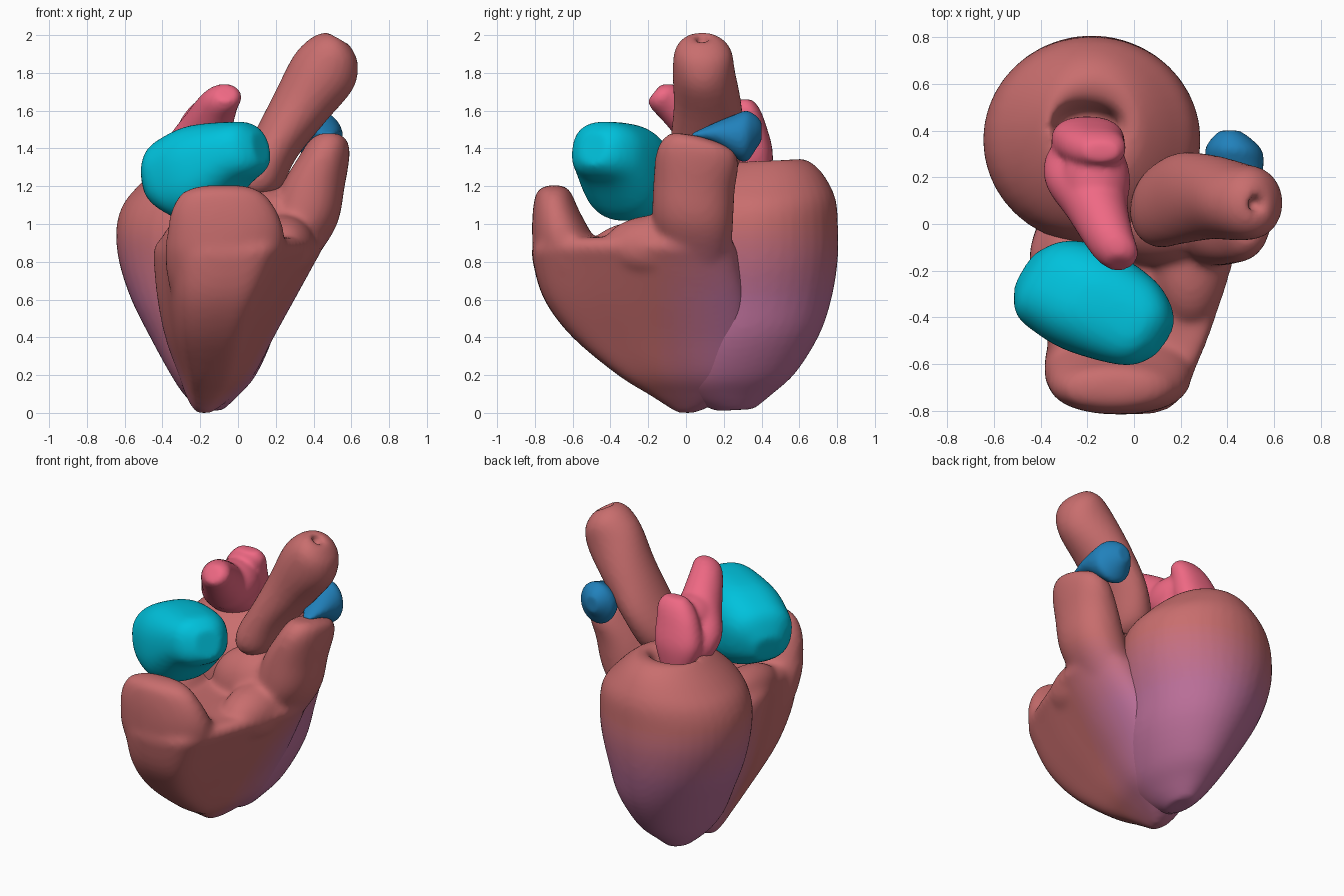
import bpy, bmesh, math
from mathutils import Vector, Matrix

X, Y, Z = Vector((1, 0, 0)), Vector((0, 1, 0)), Vector((0, 0, 1))


def clamp(t):
    return max(0.0, min(1.0, t))


def spline(pts, steps, closed=False):
    """Catmull-Rom interpolation of tuples of any length."""
    n, out = len(pts), []
    get = (lambda i: pts[i % n]) if closed else (lambda i: pts[max(0, min(n - 1, i))])
    for i in range(n if closed else n - 1):
        a, b, c, d = get(i - 1), get(i), get(i + 1), get(i + 2)
        for s in range(steps):
            t = s / steps
            out.append(tuple(
                0.5 * (2 * q + (r - p) * t + (2 * p - 5 * q + 4 * r - w) * t * t
                       + (3 * q - p - 3 * r + w) * t ** 3)
                for p, q, r, w in zip(a, b, c, d)))
    if not closed:
        out.append(pts[-1])
    return out


def superellipse(power=2.0, n=40):
    out = []
    for i in range(n):
        c, s = math.cos(2 * math.pi * i / n), math.sin(2 * math.pi * i / n)
        out.append((math.copysign(abs(c) ** (2 / power), c),
                    math.copysign(abs(s) ** (2 / power), s)))
    return out


def loft(bm, rings, u=X, v=Y, shape=None):
    """Skin rings (x, y, z, radius_u, radius_v) and cap both ends."""
    shape = shape or superellipse()
    u, v = u.normalized(), v.normalized()
    loops = []
    for x, y, z, ru, rv in spline(rings, 4):
        loops.append([bm.verts.new(Vector((x, y, z)) + u * (a * ru) + v * (b * rv))
                      for a, b in shape])
    n = len(shape)
    for A, B in zip(loops, loops[1:]):
        for i in range(n):
            bm.faces.new((A[i], A[(i + 1) % n], B[(i + 1) % n], B[i]))
    bm.faces.new(loops[0][::-1])
    bm.faces.new(loops[-1])


def blob(bm, centre, radii):
    m = Matrix.Translation(centre) @ Matrix.Diagonal((*radii, 1))
    bmesh.ops.create_uvsphere(bm, u_segments=32, v_segments=20, radius=1, matrix=m)


def box_rings(rows):
    """Rows (z, x0, x1, y0, y1) to ring tuples."""
    return [((a + b) / 2, (c + d) / 2, z, (b - a) / 2, (d - c) / 2) for z, a, b, c, d in rows]


def material(name, rgb):
    m = bpy.data.materials.new(name)
    m.diffuse_color = (*rgb, 1)
    return m


def organ(name, bm, mats, voxel=0.018, smooth=6):
    """Fuse the pieces into one smooth skin."""
    bmesh.ops.recalc_face_normals(bm, faces=bm.faces)
    me = bpy.data.meshes.new(name)
    bm.to_mesh(me)
    bm.free()
    ob = bpy.data.objects.new(name, me)
    bpy.context.collection.objects.link(ob)
    r = ob.modifiers.new("fuse", 'REMESH')
    r.mode, r.voxel_size = 'VOXEL', voxel
    s = ob.modifiers.new("soften", 'SMOOTH')
    s.factor, s.iterations = 0.5, smooth
    dg = bpy.context.evaluated_depsgraph_get()
    me = bpy.data.meshes.new_from_object(ob.evaluated_get(dg))
    ob.modifiers.clear()
    ob.data = me
    me.materials.clear()
    for m in mats:
        me.materials.append(m)
    for p in me.polygons:
        p.use_smooth = True
        c = p.center
        t = clamp((1.0 - c.z) / 0.4) * clamp((c.y + 0.17) / 0.35)
        p.material_index = round(t * (len(mats) - 1))
    return ob


# muscle colours fade from red-brown to mauve
RED, MAUVE = Vector((0.58, 0.155, 0.155)), Vector((0.50, 0.16, 0.32))
muscle = [material(f"muscle_{i}", RED.lerp(MAUVE, i / 15)) for i in range(16)]

# left ventricle with hollow valve opening on top
bm = bmesh.new()
loft(bm, [
    (-0.14, 0.26, 0.015, 0.06, 0.10), (-0.14, 0.23, 0.09, 0.14, 0.23),
    (-0.13, 0.24, 0.20, 0.225, 0.345), (-0.14, 0.30, 0.40, 0.325, 0.41),
    (-0.17, 0.34, 0.60, 0.395, 0.435), (-0.18, 0.36, 0.80, 0.45, 0.445),
    (-0.18, 0.36, 0.97, 0.465, 0.445), (-0.175, 0.365, 1.10, 0.435, 0.43),
    (-0.175, 0.37, 1.20, 0.355, 0.385), (-0.175, 0.39, 1.29, 0.26, 0.30),
    (-0.18, 0.41, 1.335, 0.19, 0.20), (-0.20, 0.43, 1.31, 0.15, 0.10),
    (-0.20, 0.43, 1.20, 0.12, 0.05)], v=Vector((0, 1, 0.05)))
organ("left_ventricle", bm, muscle)

# right ventricle: wrapping body, front lobe, back mound, outflow column
wrap = spline([(-1, 0.3), (-0.86, -0.25), (-0.75, -0.75), (-0.5, -0.96), (0, -1),
               (0.4, -0.92), (0.66, -0.5), (0.85, -0.05), (1, 0.45), (0.85, 0.9),
               (0.4, 1.0), (-0.6, 0.75)], 4, True)
bm = bmesh.new()
loft(bm, box_rings([
    (0.0, -0.22, -0.14, -0.05, 0.05), (0.035, -0.25, -0.09, -0.1, 0.13),
    (0.1, -0.28, -0.01, -0.2, 0.24), (0.2, -0.315, 0.085, -0.36, 0.3),
    (0.4, -0.385, 0.19, -0.6, 0.33), (0.6, -0.425, 0.30, -0.75, 0.32),
    (0.8, -0.445, 0.41, -0.81, 0.28), (0.88, -0.44, 0.45, -0.81, 0.26),
    (0.93, -0.40, 0.42, -0.76, 0.22)]), shape=wrap)
loft(bm, box_rings([
    (0.4, -0.28, 0.06, -0.5, -0.2), (0.65, -0.36, 0.17, -0.72, -0.35),
    (0.82, -0.385, 0.235, -0.80, -0.42), (0.95, -0.375, 0.245, -0.815, -0.50),
    (1.08, -0.35, 0.20, -0.81, -0.57), (1.17, -0.29, 0.125, -0.79, -0.61),
    (1.205, -0.18, 0.03, -0.74, -0.65)]), shape=superellipse(2.2))
blob(bm, (0.13, 0.02, 0.95), (0.3, 0.2, 0.24))
blob(bm, (0.24, -0.14, 0.88), (0.17, 0.3, 0.17))
blob(bm, (-0.28, -0.2, 0.88), (0.13, 0.3, 0.14))
loft(bm, box_rings([
    (0.5, 0.0, 0.2, -0.1, 0.15), (0.8, 0.06, 0.40, -0.15, 0.23),
    (1.0, 0.16, 0.525, -0.18, 0.25),
    (1.2, 0.23, 0.565, -0.175, 0.26), (1.35, 0.32, 0.59, -0.16, 0.28),
    (1.43, 0.37, 0.585, -0.12, 0.24), (1.475, 0.42, 0.54, -0.07, 0.08)]),
    v=Vector((0, 1, -0.15)), shape=superellipse(2.2))
organ("right_ventricle", bm, muscle, smooth=14)

# aorta: leaning tube with a small opening at the tip
bm = bmesh.new()
loft(bm, [
    (0.06, 0.05, 1.18, 0.09, 0.12), (0.11, 0.075, 1.25, 0.13, 0.175),
    (0.20, 0.11, 1.42, 0.13, 0.195), (0.33, 0.115, 1.62, 0.155, 0.18),
    (0.45, 0.095, 1.80, 0.18, 0.165), (0.51, 0.09, 1.91, 0.145, 0.15),
    (0.53, 0.085, 1.97, 0.085, 0.10), (0.525, 0.085, 1.985, 0.04, 0.04),
    (0.50, 0.085, 1.95, 0.03, 0.03)], u=Vector((0.86, 0, -0.5)))
organ("aorta", bm, muscle[:1], 0.016, 4)

# right atrium
bm = bmesh.new()
loft(bm, [
    (-0.46, -0.20, 1.20, 0.09, 0.08), (-0.40, -0.235, 1.235, 0.185, 0.175),
    (-0.30, -0.275, 1.245, 0.225, 0.235), (-0.18, -0.335, 1.285, 0.235, 0.245),
    (-0.02, -0.415, 1.37, 0.205, 0.175), (0.07, -0.47, 1.40, 0.155, 0.14),
    (0.125, -0.49, 1.40, 0.085, 0.09)],
    u=Vector((0.53, 0.85, 0)), v=Vector((-0.2, 0.12, 0.97)), shape=superellipse(2.5))
organ("right_atrium", bm, [material("cyan", (0.0, 0.54, 0.72))], 0.016, 10)

# left atrium: flattened body with a tall front lobe and a short back lobe
bm = bmesh.new()
loft(bm, [
    (-0.20, 0.37, 1.24, 0.09, 0.07), (-0.21, 0.29, 1.33, 0.165, 0.12),
    (-0.205, 0.18, 1.42, 0.175, 0.13), (-0.16, 0.06, 1.53, 0.135, 0.13),
    (-0.11, -0.06, 1.63, 0.11, 0.105), (-0.075, -0.13, 1.675, 0.095, 0.085),
    (-0.065, -0.17, 1.695, 0.055, 0.055)], v=Vector((0, 0.62, 0.78)))
loft(bm, [
    (-0.20, 0.37, 1.22, 0.10, 0.08), (-0.20, 0.36, 1.38, 0.155, 0.10),
    (-0.18, 0.34, 1.52, 0.14, 0.085), (-0.15, 0.32, 1.61, 0.115, 0.07),
    (-0.14, 0.31, 1.66, 0.07, 0.04)], shape=superellipse(2.4))
blob(bm, (-0.165, 0.18, 1.47), (0.15, 0.2, 0.15))
organ("left_atrium", bm, [material("pink", (0.86, 0.14, 0.23))], 0.014, 12)

# pulmonary artery stub
bm = bmesh.new()
loft(bm, [
    (0.48, 0.03, 1.47, 0.03, 0.01), (0.46, 0.15, 1.48, 0.08, 0.055),
    (0.435, 0.26, 1.465, 0.12, 0.115), (0.425, 0.32, 1.465, 0.12, 0.135),
    (0.415, 0.37, 1.485, 0.08, 0.09), (0.41, 0.40, 1.49, 0.04, 0.05)], v=Z)
organ("pulmonary_artery", bm, [material("blue", (0.015, 0.22, 0.50))], 0.012, 5)
